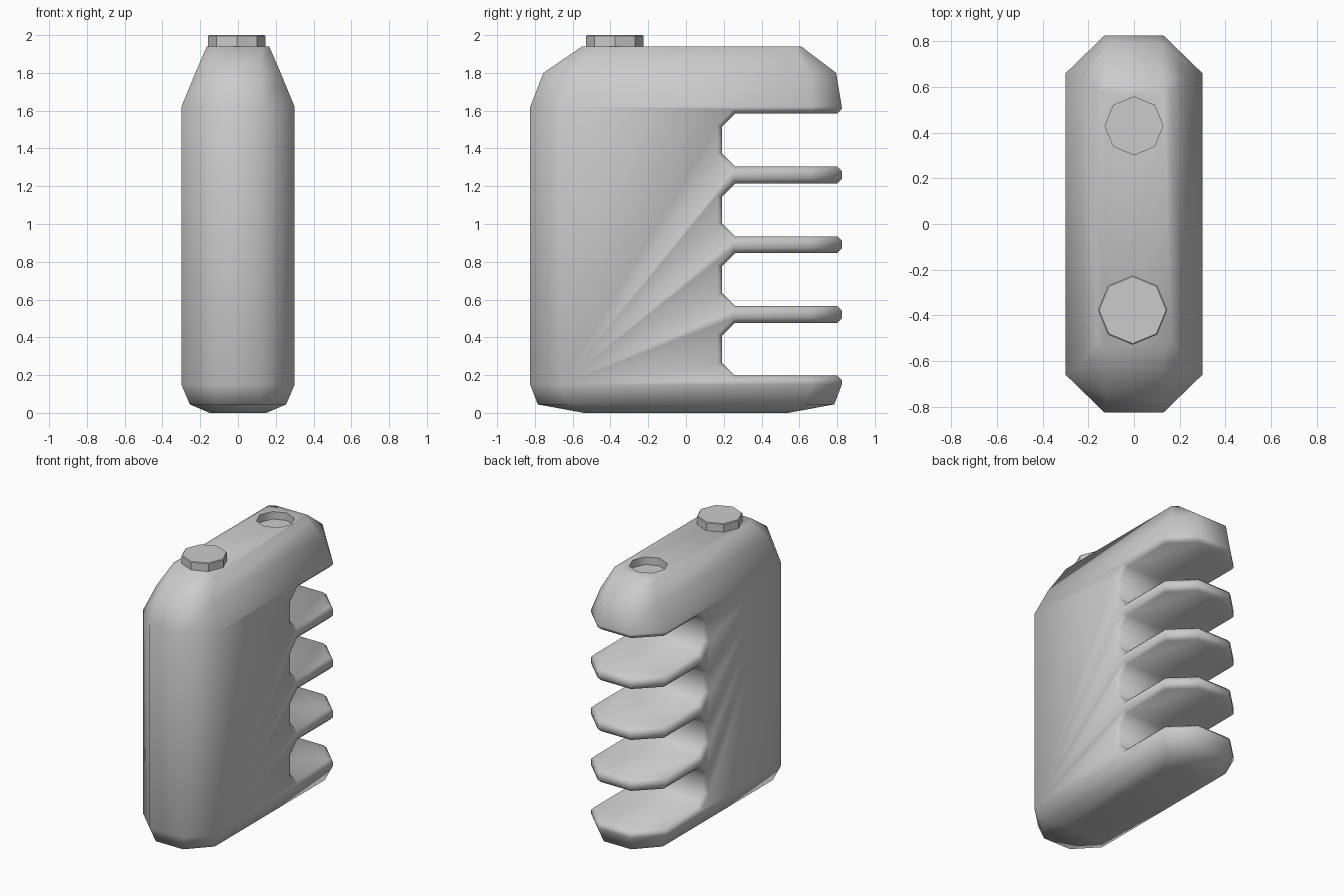
import bpy, bmesh
from math import radians

if "Cube" in bpy.data.objects:
    bpy.data.objects.remove(bpy.data.objects["Cube"])


def make_object(name, bm):
    bmesh.ops.recalc_face_normals(bm, faces=bm.faces[:])
    mesh = bpy.data.meshes.new(name)
    bm.to_mesh(mesh)
    bm.free()
    obj = bpy.data.objects.new(name, mesh)
    bpy.context.collection.objects.link(obj)
    return obj


def activate(obj):
    bpy.ops.object.select_all(action='DESELECT')
    obj.select_set(True)
    bpy.context.view_layer.objects.active = obj


def loft(bm, rings):
    loops = [[bm.verts.new(p) for p in ring] for ring in rings]
    for a, b in zip(loops, loops[1:]):
        for i in range(len(a)):
            j = (i + 1) % len(a)
            bm.faces.new((a[i], a[j], b[j], b[i]))
    bm.faces.new(loops[0][::-1])
    bm.faces.new(loops[-1])


def octagon_ring(z, wide, narrow, front, front_corner, back, back_corner):
    half = [(narrow, front), (wide, front_corner), (wide, back_corner), (narrow, back)]
    return [(x, y, z) for x, y in half] + [(-x, y, z) for x, y in reversed(half)]


def cut(target, cutter):
    cutter.hide_render = True
    mod = target.modifiers.new("cut", 'BOOLEAN')
    mod.operation = 'DIFFERENCE'
    mod.solver = 'EXACT'
    mod.object = cutter
    activate(target)
    bpy.ops.object.modifier_apply(modifier=mod.name)
    bpy.data.objects.remove(cutter, do_unlink=True)


# Main body: stacked octagonal sections
bm = bmesh.new()
loft(bm, [
    octagon_ring(0.0, 0.15, 0.09, -0.54, -0.50, 0.54, 0.50),
    octagon_ring(0.045, 0.255, 0.11, -0.785, -0.63, 0.785, 0.63),
    octagon_ring(0.15, 0.30, 0.13, -0.825, -0.66, 0.825, 0.66),
    octagon_ring(1.62, 0.30, 0.13, -0.825, -0.66, 0.825, 0.66),
    octagon_ring(1.80, 0.226, 0.12, -0.755, -0.61, 0.795, 0.655),
    octagon_ring(1.94, 0.165, 0.13, -0.55, -0.50, 0.61, 0.58),
])
body = make_object("body", bm)

# Four slots that leave the back fins
for i in range(4):
    lo = 0.197 + 0.369 * i
    hi = lo + 0.28
    c = 0.07
    profile = [(1.0, lo), (0.19 + c, lo), (0.19, lo + c),
               (0.19, hi - c), (0.19 + c, hi), (1.0, hi)]
    bm = bmesh.new()
    loft(bm, [[(x, y, z) for y, z in profile] for x in (-0.5, 0.5)])
    cut(body, make_object("slot_cutter", bm))

# Bevelled rims around the slots
bm = bmesh.new()
bm.from_mesh(body.data)
bmesh.ops.remove_doubles(bm, verts=bm.verts[:], dist=0.0005)


def in_slot(face):
    c = face.calc_center_median()
    return abs(face.normal.x) < 0.02 and 0.15 < c.y < 0.7 and 0.18 < c.z < 1.6


rims = [e for e in bm.edges if len(e.link_faces) == 2
        and in_slot(e.link_faces[0]) != in_slot(e.link_faces[1])]
bmesh.ops.bevel(bm, geom=rims, offset=0.024, segments=1, affect='EDGES', profile=0.5)
bm.to_mesh(body.data)
bm.free()

# Round socket in the roof
bpy.ops.mesh.primitive_cylinder_add(vertices=8, radius=0.127, depth=0.2,
                                    location=(0, 0.43, 1.985))
cut(body, bpy.context.object)
activate(body)
bpy.ops.object.shade_smooth_by_angle(angle=radians(70))

# Cap on the roof
bpy.ops.mesh.primitive_cylinder_add(vertices=8, radius=0.152, depth=0.08,
                                    location=(-0.006, -0.377, 1.96))
cap = bpy.context.object
cap.name = "cap"
mod = cap.modifiers.new("edge", 'BEVEL')
mod.width = 0.005
mod.segments = 1
mod.limit_method = 'ANGLE'
mod.angle_limit = radians(60)
bpy.ops.object.shade_smooth_by_angle(angle=radians(30))
